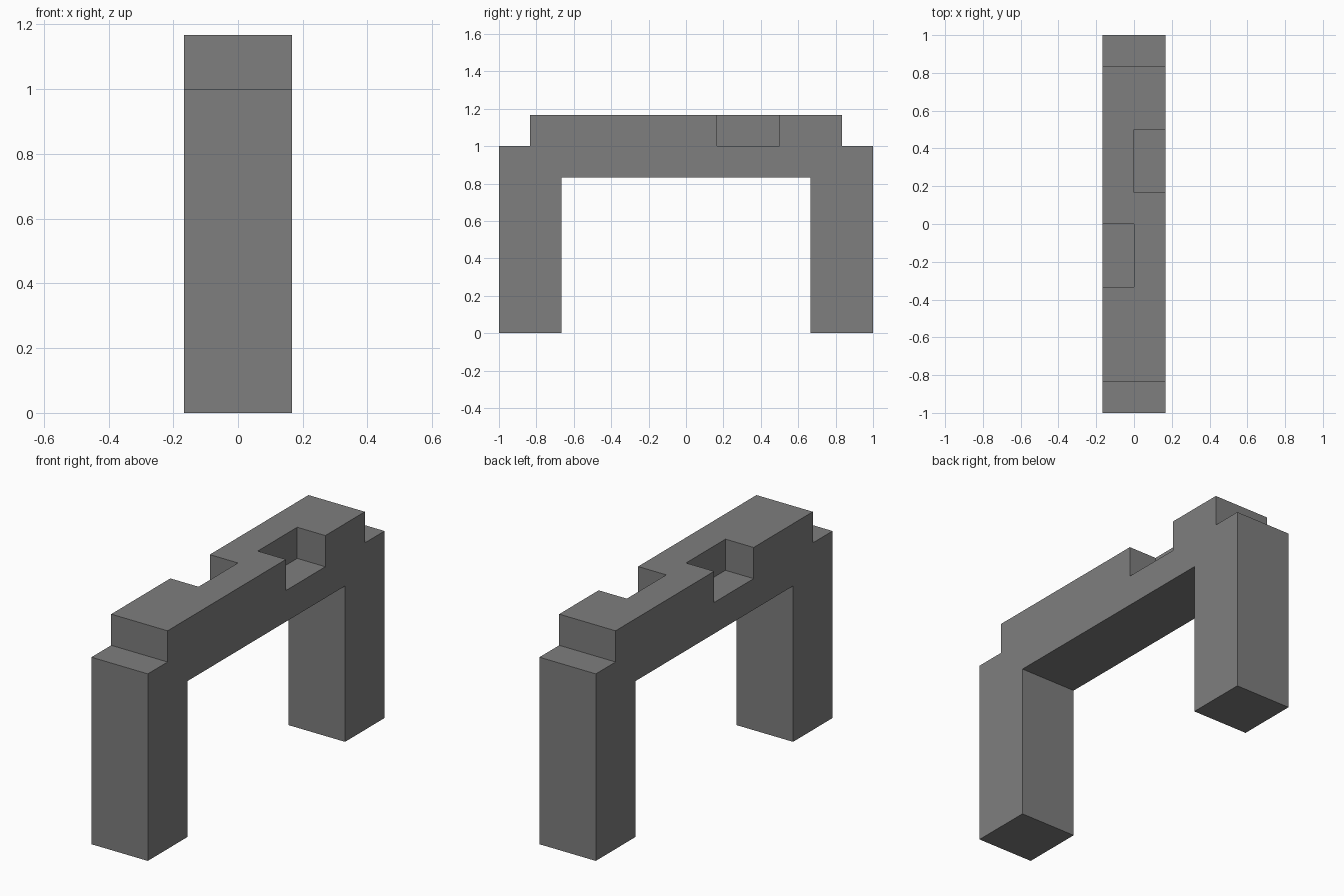
import bpy
import bmesh
from mathutils import Matrix, Vector

cube = bpy.data.objects.get("Cube")
if cube:
    bpy.data.objects.remove(cube, do_unlink=True)

U = 1 / 6            # the arch sits on a grid of sixths
HALF_WIDTH = U
HEIGHT = 7 * U

stone = bpy.data.materials.new("grey stone")
stone.use_nodes = True
grey = (0.21, 0.21, 0.21, 1)
stone.diffuse_color = grey
stone.node_tree.nodes["Principled BSDF"].inputs["Base Color"].default_value = grey


def add_object(name, bm):
    bmesh.ops.recalc_face_normals(bm, faces=bm.faces)
    mesh = bpy.data.meshes.new(name)
    bm.to_mesh(mesh)
    bm.free()
    mesh.materials.append(stone)
    obj = bpy.data.objects.new(name, mesh)
    bpy.context.collection.objects.link(obj)
    return obj


def add_box(name, low, high):
    low, high = Vector(low), Vector(high)
    bm = bmesh.new()
    place = Matrix.Translation((low + high) / 2) @ Matrix.Diagonal((*(high - low), 1))
    bmesh.ops.create_cube(bm, size=1, matrix=place)
    return add_object(name, bm)


# Arch: half profile in (y, z), mirrored and extruded across the width
half = [(4 * U, 5 * U), (4 * U, 0), (1, 0), (1, 1), (5 * U, 1), (5 * U, HEIGHT)]
profile = half + [(-y, z) for y, z in reversed(half)]
bm = bmesh.new()
side = bm.faces.new([bm.verts.new((-HALF_WIDTH, y, z)) for y, z in profile])
swept = bmesh.ops.extrude_face_region(bm, geom=[side])["geom"]
bmesh.ops.translate(bm, vec=(2 * HALF_WIDTH, 0, 0),
                    verts=[v for v in swept if isinstance(v, bmesh.types.BMVert)])
arch = add_object("stone_arch", bm)

# Notches: one in each top edge of the beam, reaching the centre line
for name, sx, y in (("left_notch", 1, U), ("right_notch", -1, -2 * U)):
    xs = sorted((0, sx * 2 * HALF_WIDTH))
    cutter = add_box(name, (xs[0], y, 1), (xs[1], y + 2 * U, HEIGHT + U))
    cutter.hide_render = True
    cut = arch.modifiers.new(name, "BOOLEAN")
    cut.operation = "DIFFERENCE"
    cut.solver = "EXACT"
    cut.object = cutter
    bpy.context.view_layer.objects.active = arch
    bpy.ops.object.modifier_apply(modifier=cut.name)
    bpy.data.objects.remove(cutter, do_unlink=True)
